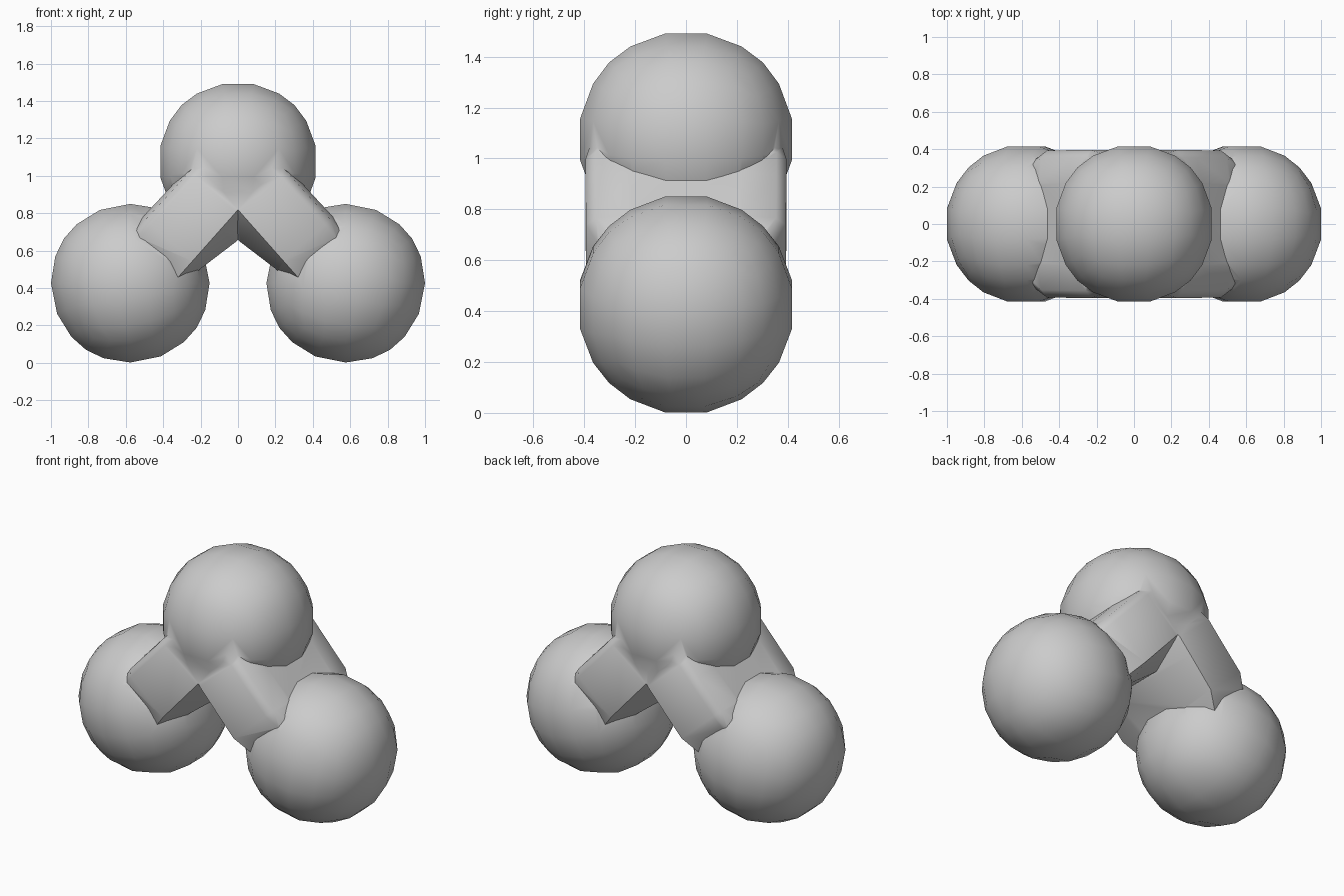
import bpy, bmesh, math
from mathutils import Vector

if "Cube" in bpy.data.objects:
    bpy.data.objects.remove(bpy.data.objects["Cube"])

R = 0.432
TOP = Vector((0, 0, 1.075))
FOOT_X, FOOT_Z = 0.576, 0.426


def finish(bm, name):
    bmesh.ops.recalc_face_normals(bm, faces=bm.faces[:])
    me = bpy.data.meshes.new(name)
    bm.to_mesh(me)
    bm.free()
    ob = bpy.data.objects.new(name, me)
    bpy.context.collection.objects.link(ob)
    return ob


def lobe(name, centre, tilt):
    """Ball made from a 5 x 5 subdivided cube, tilted about y."""
    bm = bmesh.new()
    bmesh.ops.create_cube(bm, size=2)
    bmesh.ops.subdivide_edges(bm, edges=bm.edges[:], cuts=4, use_grid_fill=True)
    c, s = math.cos(tilt), math.sin(tilt)
    for v in bm.verts:
        p = v.co.normalized() * R
        v.co = Vector((p.x * c - p.z * s, p.y, p.x * s + p.z * c)) + centre
    return finish(bm, name)


def arm(name, side):
    """Chamfered bar lofted from the top lobe towards a foot lobe."""
    d = (Vector((side * FOOT_X, 0, FOOT_Z)) - TOP).normalized()
    n = Vector((-side * d.z, 0, side * d.x))
    if n.z < 0:
        n = -n
    bm = bmesh.new()
    rings = []
    # distance along arm, half depth, outer and inner half thickness
    for dist, y, out, inn in ((0.10, 0.37, 0.17, 0.28), (0.21, 0.395, 0.18, 0.285),
                              (0.33, 0.395, 0.18, 0.275), (0.56, 0.393, 0.185, 0.23),
                              (0.69, 0.33, 0.18, 0.21)):
        outline = ((out, 0.22), (out - 0.02, y - 0.04), (out - 0.06, y),
                   (-0.17, y), (-inn, 0.2))
        pts = list(outline) + [(t, -w) for t, w in reversed(outline)]
        rings.append([bm.verts.new(TOP + d * dist + n * t + Vector((0, w, 0)))
                      for t, w in pts])
    for a, b in zip(rings, rings[1:]):
        for i in range(len(a)):
            j = (i + 1) % len(a)
            bm.faces.new((a[i], a[j], b[j], b[i]))
    bm.faces.new(rings[0])
    bm.faces.new(rings[-1])
    return finish(bm, name)


# Top lobe is the base; feet and arms are fused into it
body = lobe("three_lobed_body", TOP, 0)
parts = []
for side, label in ((-1, "left"), (1, "right")):
    parts.append(arm(label + "_arm", side))
    parts.append(lobe(label + "_lobe", Vector((side * FOOT_X, 0, FOOT_Z)),
                      -side * math.radians(11.3)))

bpy.context.view_layer.objects.active = body
for p in parts:
    m = body.modifiers.new("fuse", 'BOOLEAN')
    m.operation = 'UNION'
    m.solver = 'EXACT'
    m.object = p
    bpy.ops.object.modifier_apply(modifier=m.name)
for p in parts:
    bpy.data.objects.remove(p)

# Smooth shading
body.select_set(True)
bpy.ops.object.shade_smooth_by_angle(angle=math.radians(50))
